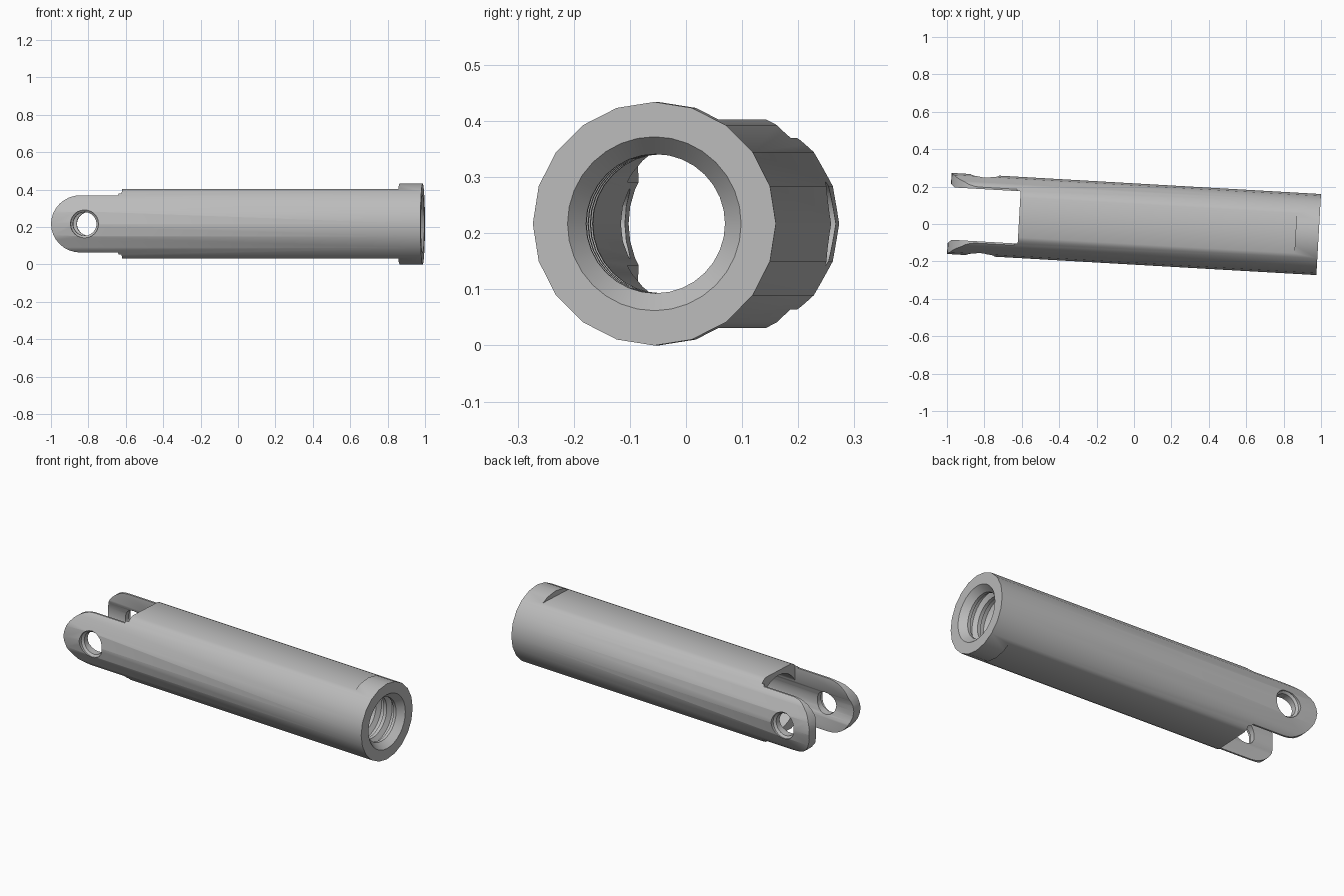
import bpy, bmesh, math
from mathutils import Matrix

cube = bpy.data.objects.get("Cube")
if cube:
    bpy.data.objects.remove(cube, do_unlink=True)

R = 0.217          # outer radius
END = 0.989        # half length along the axis
SLOT = -0.615      # where the fork begins

steel = bpy.data.materials.new("grey steel")
steel.use_nodes = True
steel.diffuse_color = (0.5, 0.5, 0.5, 1)
steel.node_tree.nodes["Principled BSDF"].inputs["Base Color"].default_value = (0.5, 0.5, 0.5, 1)


def make(name, bm):
    bmesh.ops.recalc_face_normals(bm, faces=bm.faces)
    mesh = bpy.data.meshes.new(name)
    bm.to_mesh(mesh)
    bm.free()
    obj = bpy.data.objects.new(name, mesh)
    obj.data.materials.append(steel)
    bpy.context.collection.objects.link(obj)
    return obj


def lathe(name, profile, sides):
    """Closed solid turned around x from (x, radius) points."""
    bm = bmesh.new()
    rings = []
    for x, r in profile:
        angles = [2 * math.pi * i / sides for i in range(sides)]
        rings.append([bm.verts.new((x, r * math.sin(a), r * math.cos(a))) for a in angles])
    for a, b in zip(rings, rings[1:]):
        for i in range(sides):
            j = (i + 1) % sides
            bm.faces.new((a[i], a[j], b[j], b[i]))
    bm.faces.new(rings[0])
    bm.faces.new(rings[-1])
    return make(name, bm)


def prism(name, outline, half_width):
    """Side outline in x and z, extruded along y."""
    bm = bmesh.new()
    face = bm.faces.new([bm.verts.new((x, -half_width, z)) for x, z in outline])
    out = bmesh.ops.extrude_face_region(bm, geom=[face])
    moved = [v for v in out["geom"] if isinstance(v, bmesh.types.BMVert)]
    bmesh.ops.translate(bm, verts=moved, vec=(0, 2 * half_width, 0))
    return make(name, bm)


def carve(obj, cutter, operation="DIFFERENCE"):
    mod = obj.modifiers.new("carve", "BOOLEAN")
    mod.operation = operation
    mod.solver = "EXACT"
    mod.object = cutter
    bpy.context.view_layer.objects.active = obj
    bpy.ops.object.modifier_apply(modifier=mod.name)
    bpy.data.objects.remove(cutter, do_unlink=True)


# Round bar
body = lathe("forked_sleeve", [(-END, R), (END, R)], 20)

# Side outline: rounded fork tips, flats above and below, full round collar
tip = 0.153
upper = [(-END + tip - tip * math.sin(a), tip * math.cos(a))
         for a in (math.pi / 2 * (1 - i / 8) for i in range(9))]
upper += [(SLOT - 0.02, tip), (SLOT - 0.005, 0.186), (0.865, 0.186), (0.865, 0.3), (1.2, 0.3)]
lower = [(x, -z) for x, z in reversed(upper[1:])]
carve(body, prism("outline_cutter", upper + lower, 0.4), "INTERSECT")

# Bore with a countersunk mouth and internal thread
bore = [(-1.2, 0.159), (0.715, 0.159)]
for turn in range(3):
    x = 0.73 + 0.07 * turn
    bore += [(x, 0.124), (x + 0.02, 0.124), (x + 0.035, 0.15), (x + 0.055, 0.15)]
bore += [(0.935, 0.124), (0.952, 0.124), (END, 0.155), (1.1, 0.155)]
carve(body, lathe("bore_cutter", bore, 32))

# Slot between the fork arms
carve(body, prism("slot_cutter", [(-1.2, -0.4), (SLOT, -0.4), (SLOT, 0.4), (-1.2, 0.4)], 0.14))

# Cross hole with chamfered mouths
pin = lathe("pin_cutter", [(-0.4, 0.075), (-0.198, 0.075), (-0.188, 0.063),
                           (0.188, 0.063), (0.198, 0.075), (0.4, 0.075)], 24)
pin.data.transform(Matrix.Translation((-0.81, 0, 0)) @ Matrix.Rotation(math.pi / 2, 4, "Z"))
carve(body, pin)

# Set the sleeve at its slight angle, resting on the floor
body.data.transform(Matrix.Translation((0, 0, R)) @ Matrix.Rotation(math.radians(-3.27), 4, "Z"))
bpy.ops.object.select_all(action="DESELECT")
body.select_set(True)
bpy.context.view_layer.objects.active = body
bpy.ops.object.shade_smooth_by_angle(angle=math.radians(30))
